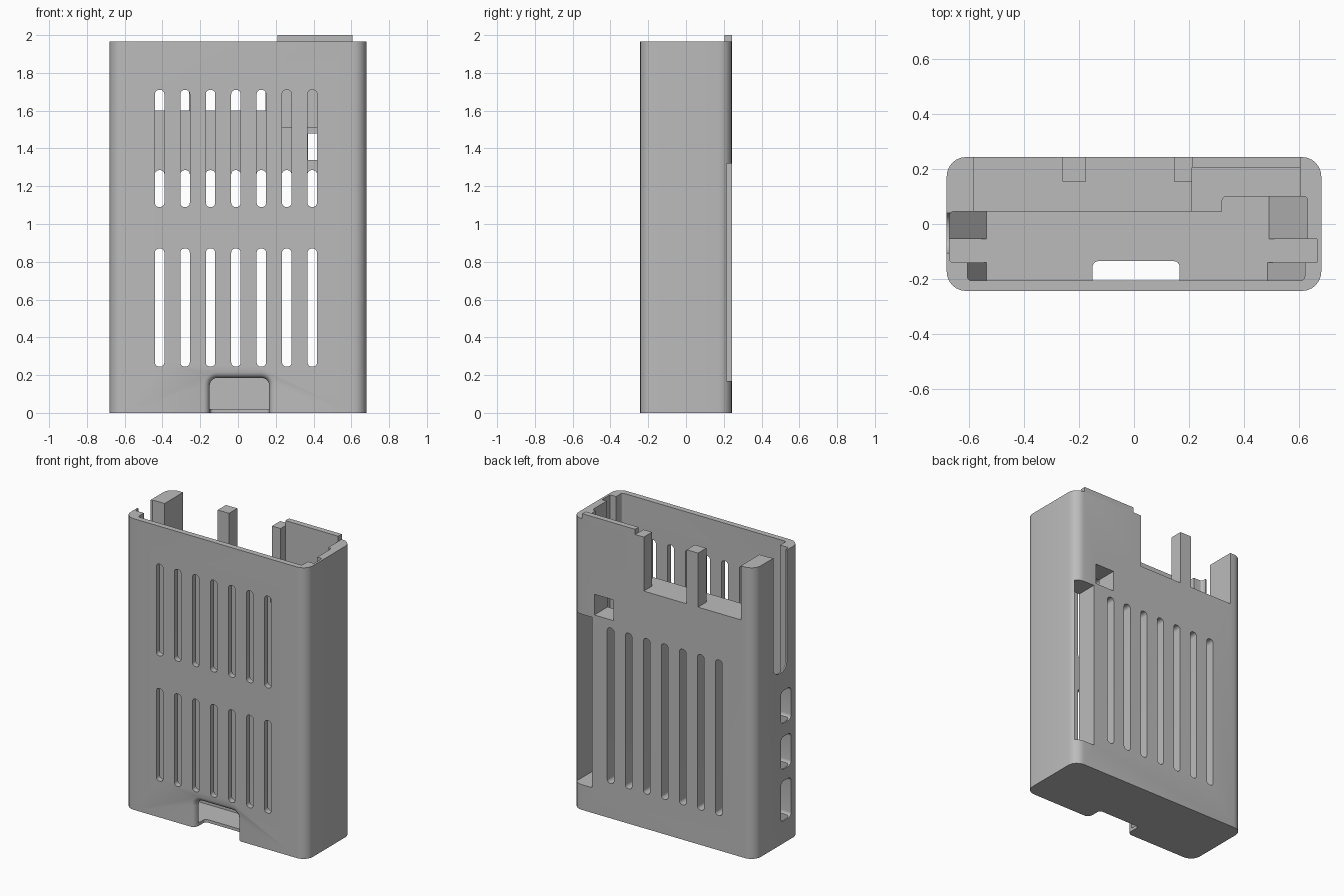
import bpy, bmesh, math
from mathutils import Vector

cube = bpy.data.objects.get("Cube")
if cube:
    bpy.data.objects.remove(cube, do_unlink=True)

grey = bpy.data.materials.new("plain grey")
grey.use_nodes = True
grey.diffuse_color = (0.5, 0.5, 0.5, 1)
grey.node_tree.nodes["Principled BSDF"].inputs["Base Color"].default_value = (0.5, 0.5, 0.5, 1)


def outline(a0, a1, b0, b1, r, steps=6):
    """Rounded rectangle points, counter-clockwise."""
    if r <= 0:
        return [(a0, b0), (a1, b0), (a1, b1), (a0, b1)]
    pts = []
    corners = [(a1 - r, b1 - r), (a0 + r, b1 - r), (a0 + r, b0 + r), (a1 - r, b0 + r)]
    for i, (ca, cb) in enumerate(corners):
        for k in range(steps + 1):
            t = math.pi / 2 * (i + k / steps)
            pts.append((ca + r * math.cos(t), cb + r * math.sin(t)))
    return pts


def loft(name, axis, rings):
    """Closed solid through rings given as (position along axis, outline)."""
    place = {"x": lambda a, b, w: (w, a, b),
             "y": lambda a, b, w: (a, w, b),
             "z": lambda a, b, w: (a, b, w)}[axis]
    bm = bmesh.new()
    loops = [[bm.verts.new(place(a, b, w)) for a, b in pts] for w, pts in rings]
    for low, high in zip(loops, loops[1:]):
        for i in range(len(low)):
            j = (i + 1) % len(low)
            bm.faces.new((low[i], low[j], high[j], high[i]))
    bm.faces.new(loops[0])
    bm.faces.new(loops[-1])
    bmesh.ops.recalc_face_normals(bm, faces=bm.faces)
    mesh = bpy.data.meshes.new(name)
    bm.to_mesh(mesh)
    bm.free()
    mesh.materials.append(grey)
    obj = bpy.data.objects.new(name, mesh)
    bpy.context.collection.objects.link(obj)
    return obj


def block(name, x, y, z, axis="z", r=0):
    """Box with edges along one axis rounded."""
    spans = {"x": (y, z, x), "y": (x, z, y), "z": (x, y, z)}[axis]
    pts = outline(*spans[0], *spans[1], r)
    return loft(name, axis, [(w, pts) for w in spans[2]])


W, D, H, FLOOR, TOP = 0.68, 0.243, 1.965, 0.02, 2.2
case = block("case_shell", (-W, W), (-D, D), (0, H), "z", 0.07)
cutters = []


def cut(*args, **kw):
    cutters.append(block("cutter", *args, **kw))


# Main cavity, board grooves and side bump
deep = (FLOOR, TOP)
cut((-0.605, 0.62), (-0.205, 0.045), deep, r=0.015)
cut((-0.67, -0.4), (-0.14, 0.045), deep, r=0.015)
cut((0.4, 0.665), (-0.14, -0.055), deep)
cut((0.32, 0.63), (-0.1, 0.1), deep, r=0.015)

# Rear cut-out around two posts, and the pocket behind the tab
ledge = (1.6, TOP)
cut((-0.58, -0.26), (0, 0.4), ledge)
cut((-0.175, 0.145), (0, 0.4), ledge)
cut((-0.58, 0.21), (0.01, 0.155), ledge)
cut((0.21, 0.605), (0.01, 0.205), (1.51, TOP))

# Ventilation slots
for i in range(7):
    x = -0.415 + i * 0.1347
    span = (x - 0.025, x + 0.025)
    for z in ((0.245, 0.87), (1.09, 1.71)):
        cut(span, (-0.4, -0.15), z, axis="y", r=0.022)
    cut(span, (0, 0.4), (0.235, 1.285), axis="y", r=0.022)

# Rear openings
cut((0.53, 0.665), (0, 0.4), (0.17, 1.32))
cut((0.37, 0.515), (0, 0.4), (1.34, 1.48))

# Side slot open at the top, and three side ports
cut((-0.8, -0.62), (-0.105, 0.04), (1.16, TOP), axis="x", r=0.06)
for z in ((0.15, 0.42), (0.5, 0.72), (0.81, 1.03)):
    cut((-0.8, -0.55), (-0.15, -0.04), z, axis="x", r=0.03)

# Front finger notch with a flared rim, and its opening in the floor
rings = []
for y, grow in ((-0.3, 0.03), (-D, 0.03), (-0.238, 0.016), (-0.228, 0.006), (-0.21, 0), (-0.15, 0)):
    rings.append((y, outline(-0.15 - grow, 0.165 + grow, -0.2, 0.185 + grow, 0.04 + grow)))
cutters.append(loft("cutter", "y", rings))
cut((-0.15, 0.165), (-0.22, -0.135), (-0.1, 0.1), r=0.02)

# Apply all cuts
for c in cutters:
    c.hide_render = True
    mod = case.modifiers.new("cut", "BOOLEAN")
    mod.operation, mod.solver, mod.object = "DIFFERENCE", "EXACT", c
bpy.context.view_layer.update()
graph = bpy.context.evaluated_depsgraph_get()
result = bpy.data.meshes.new_from_object(case.evaluated_get(graph))
case.modifiers.clear()
case.data = result
result.name = "case_shell"
result.materials.clear()
result.materials.append(grey)
for c in cutters:
    bpy.data.objects.remove(c, do_unlink=True)

# Raised tab on the rear edge
block("rear_tab", (0.21, 0.605), (0.205, D), (H - 0.001, 2.0))

# Sloped supports in the cavity corners, either side of the board grooves
for name, wall, toe, y in (("left_rear_support", 0.63, 0.49, (-0.055, 0.1)),
                           ("left_front_support", 0.62, 0.485, (-0.205, -0.14)),
                           ("right_rear_support", -0.67, -0.535, (-0.055, 0.045)),
                           ("right_front_support", -0.605, -0.535, (-0.205, -0.14))):
    tri = [(wall, FLOOR), (toe, FLOOR), (wall, 0.17)]
    loft(name, "y", [(w, tri) for w in y])

# Smooth the rounded corners, keep edges sharp
bpy.ops.object.select_all(action="DESELECT")
case.select_set(True)
bpy.context.view_layer.objects.active = case
bpy.ops.object.shade_smooth_by_angle(angle=math.radians(30))
